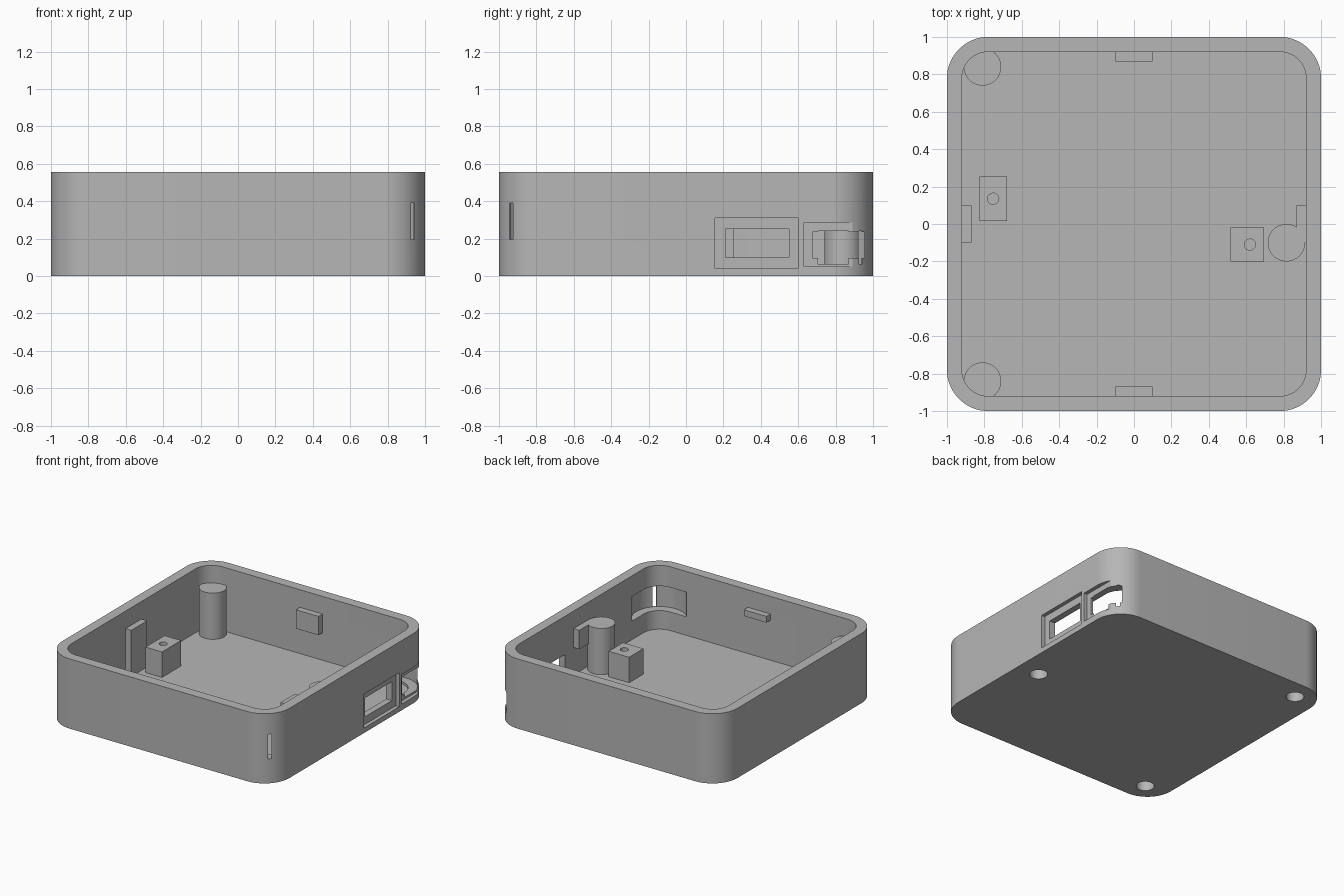
import bpy, bmesh, math
from mathutils import Matrix

old = bpy.data.objects.get("Cube")
if old:
    bpy.data.objects.remove(old, do_unlink=True)

grey = bpy.data.materials.new("plain_grey")
grey.use_nodes = True
COLOUR = (0.47, 0.47, 0.47, 1)
grey.diffuse_color = COLOUR
for node in grey.node_tree.nodes:
    if node.type == 'BSDF_PRINCIPLED':
        node.inputs["Base Color"].default_value = COLOUR

HEIGHT, FLOOR = 0.555, 0.047
POST_TOP = 0.415


def make(name, bm):
    bmesh.ops.recalc_face_normals(bm, faces=bm.faces[:])
    mesh = bpy.data.meshes.new(name)
    bm.to_mesh(mesh)
    bm.free()
    obj = bpy.data.objects.new(name, mesh)
    bpy.context.collection.objects.link(obj)
    mesh.materials.append(grey)
    return obj


def box(name, x, y, z, turn=0):
    """Box from (low, high) ranges, turned about the z axis."""
    bm = bmesh.new()
    mid = [(a + b) / 2 for a, b in (x, y, z)]
    size = [b - a for a, b in (x, y, z)]
    bmesh.ops.create_cube(bm, size=1, matrix=Matrix.Rotation(turn, 4, 'Z')
                          @ Matrix.Translation(mid) @ Matrix.Diagonal((*size, 1)))
    return make(name, bm)


def cylinder(name, x, y, radius, z, sides=48):
    bm = bmesh.new()
    bmesh.ops.create_cone(bm, cap_ends=True, segments=sides, radius1=radius, radius2=radius,
                          depth=z[1] - z[0],
                          matrix=Matrix.Translation((x, y, (z[0] + z[1]) / 2)))
    return make(name, bm)


def rounded_block(name, half, radius, z, steps=16):
    """Square block with rounded vertical corners."""
    bm = bmesh.new()
    ring = []
    for corner in range(4):
        turn = corner * math.pi / 2
        sx, sy = (1, -1, -1, 1)[corner], (1, 1, -1, -1)[corner]
        for i in range(steps + 1):
            a = turn + math.pi / 2 * i / steps
            ring.append(bm.verts.new((sx * (half - radius) + radius * math.cos(a),
                                      sy * (half - radius) + radius * math.sin(a), z[0])))
    base = bm.faces.new(ring)
    top = bmesh.ops.extrude_face_region(bm, geom=[base], use_keep_orig=True)["geom"]
    bmesh.ops.translate(bm, vec=(0, 0, z[1] - z[0]),
                        verts=[v for v in top if isinstance(v, bmesh.types.BMVert)])
    return make(name, bm)


def cut(target, cutter):
    """Subtract the cutter, then throw it away."""
    mod = target.modifiers.new("cut", 'BOOLEAN')
    mod.operation, mod.solver, mod.object = 'DIFFERENCE', 'EXACT', cutter
    cutter.hide_render = True
    bpy.context.view_layer.objects.active = target
    bpy.ops.object.modifier_apply(modifier=mod.name)
    bpy.data.objects.remove(cutter, do_unlink=True)


# Open tray
tray = rounded_block("tray", 1, 0.22, (0, HEIGHT))
cut(tray, rounded_block("cavity", 0.92, 0.14, (FLOOR, 1)))

# Two connector openings on the right wall, each with a shallow outer recess
for y, z, hole_y, hole_z in (((0.155, 0.60), (0.04, 0.31), (0.21, 0.55), (0.10, 0.25)),
                             ((0.63, 0.985), (0.05, 0.285), (0.675, 0.955), (0.095, 0.235))):
    cut(tray, box("recess", (0.97, 1.2), y, z))
    cut(tray, box("opening", (0.88, 1.2), hole_y, hole_z))

# Round corner pockets that break through in a narrow slot
for side, z in ((-1, (0.195, 0.39)), (1, (0.065, 0.24))):
    c = 1.113 / math.sqrt(2)
    cut(tray, cylinder("pocket", c, side * c, 0.2, z, 96))
    cut(tray, box("slot", (1.2, 1.45), (-0.014, 0.014), z, side * math.pi / 4))

# Three screw posts, drilled from below
parts = [tray]
for name, x, y in (("back_left_post", -0.81, 0.84), ("front_left_post", -0.81, -0.84),
                   ("right_post", 0.815, -0.1)):
    post = cylinder(name, x, y, 0.1, (0.01, POST_TOP))
    for target in (tray, post):
        cut(target, cylinder("screw_hole", x, y, 0.065, (-0.1, 0.27)))
    parts.append(post)

# Mounting blocks with pilot holes
for name, x, y, hx, hy in (("left_block", (-0.825, -0.68), (0.015, 0.255), -0.753, 0.135),
                           ("right_block", (0.515, 0.695), (-0.2, -0.02), 0.62, -0.11)):
    block = box(name, x, y, (0.03, 0.25))
    cut(block, cylinder("pilot_hole", hx, hy, 0.03, (0.1, 0.4), 32))
    parts.append(block)

# Lid rests in the middle of each wall
WIDE, NEAR, FAR = (-0.1, 0.1), (0.87, 0.95), (-0.95, -0.87)
parts += [box("back_rest", WIDE, NEAR, (0.265, POST_TOP)),
          box("front_rest", WIDE, FAR, (0.365, POST_TOP)),
          box("left_rest", FAR, WIDE, (0.03, POST_TOP)),
          box("right_rest", NEAR, WIDE, (0.265, POST_TOP))]

# Smooth the curves, keep the edges crisp
bpy.ops.object.select_all(action='DESELECT')
for part in parts:
    part.select_set(True)
bpy.context.view_layer.objects.active = tray
bpy.ops.object.shade_smooth_by_angle(angle=math.radians(30))
